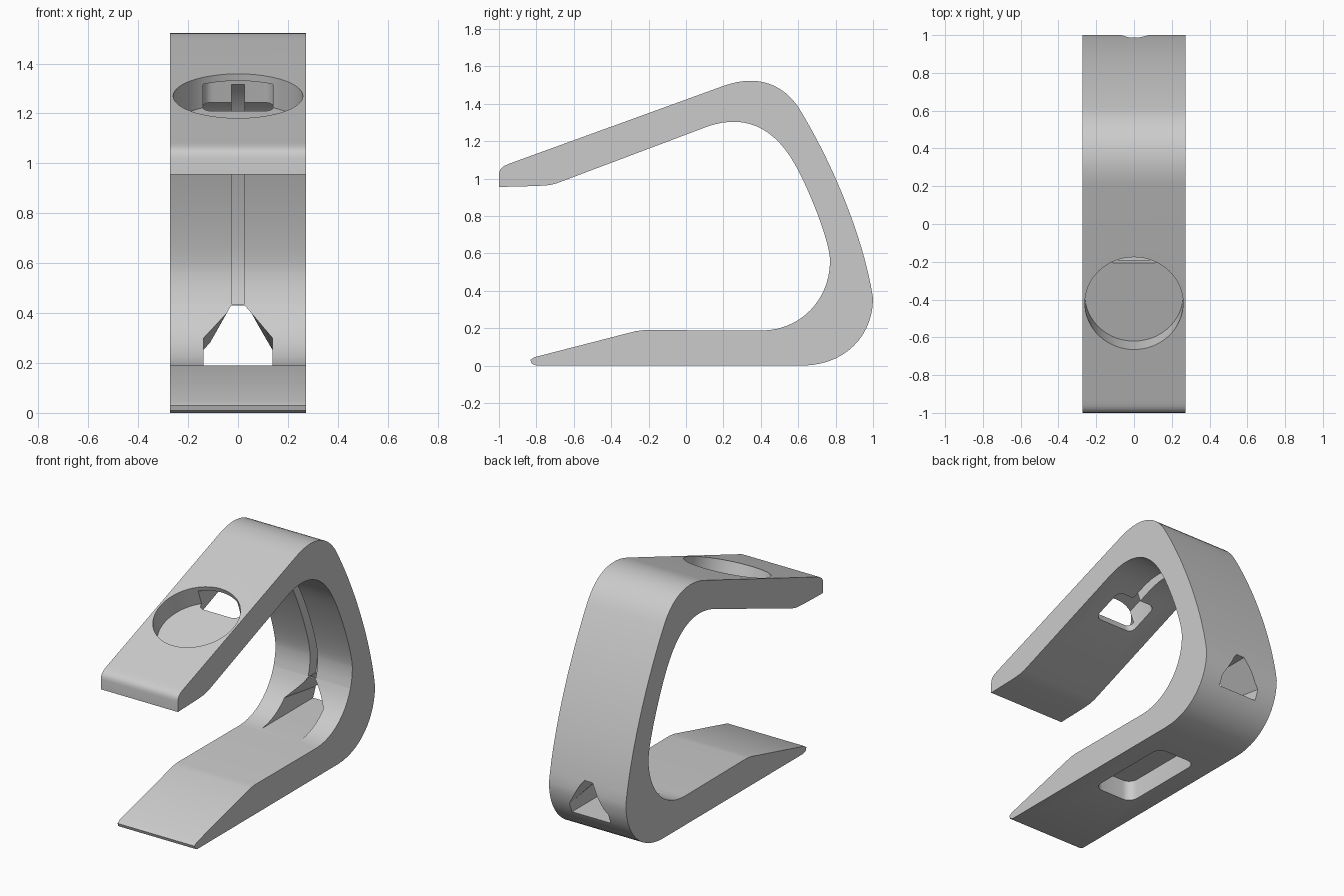
import bpy, bmesh, math
from mathutils import Matrix, Vector

if "Cube" in bpy.data.objects:
    bpy.data.objects.remove(bpy.data.objects["Cube"])

HALF_W = 0.273


def bezier(p0, p1, p2, p3, n=14):
    """Points on a cubic curve, without the last one."""
    p = [Vector(q) for q in (p0, p1, p2, p3)]
    out = []
    for i in range(n):
        t = i / n
        u = 1 - t
        out.append(u**3 * p[0] + 3*u*u*t * p[1] + 3*u*t*t * p[2] + t**3 * p[3])
    return out


def loft(name, rings, matrix=Matrix()):
    """Closed solid through equal-length rings of 3D points."""
    bm = bmesh.new()
    vs = [[bm.verts.new(p) for p in r] for r in rings]
    n = len(rings[0])
    bm.faces.new(vs[0])
    bm.faces.new(vs[-1][::-1])
    for a, b in zip(vs, vs[1:]):
        for i in range(n):
            j = (i + 1) % n
            bm.faces.new((a[i], b[i], b[j], a[j]))
    bmesh.ops.recalc_face_normals(bm, faces=bm.faces)
    me = bpy.data.meshes.new(name)
    bm.to_mesh(me)
    bm.free()
    ob = bpy.data.objects.new(name, me)
    ob.matrix_world = matrix
    bpy.context.collection.objects.link(ob)
    return ob


def side_prism(name, yz, hw):
    return loft(name, [[(x, p[0], p[1]) for p in yz] for x in (-hw, hw)])


def upright_prism(name, xy, z0, z1, matrix=Matrix()):
    return loft(name, [[(p[0], p[1], z) for p in xy] for z in (z0, z1)], matrix)


def rounded_rect(hw, y0, y1, r, n=6):
    pts = []
    corners = [(hw-r, y1-r), (-hw+r, y1-r), (-hw+r, y0+r), (hw-r, y0+r)]
    for k, (cx, cy) in enumerate(corners):
        for i in range(n + 1):
            a = math.pi / 2 * (k + i / n)
            pts.append((cx + r*math.cos(a), cy + r*math.sin(a)))
    return pts


# Side profile of the stand: outer edge, lower arm, inner edge, upper arm
outer = (bezier((-1, 1.02), (-1, 1.06), (-0.97, 1.07), (-0.93, 1.085), 6)
         + [Vector((-0.93, 1.085))]
         + bezier((0.2, 1.495), (0.38, 1.56), (0.53, 1.51), (0.62, 1.35))
         + bezier((0.62, 1.35), (0.8, 1.05), (0.955, 0.66), (1, 0.36))
         + bezier((1, 0.36), (1, 0.16), (0.85, 0), (0.62, 0)))
toe = [(0.62, 0), (-0.8, 0), (-0.825, 0.01), (-0.832, 0.03), (-0.81, 0.045),
       (-0.27, 0.184), (-0.22, 0.19)]
inner = (bezier((0.4, 0.187), (0.62, 0.187), (0.77, 0.36), (0.77, 0.56))
         + bezier((0.77, 0.56), (0.77, 0.66), (0.66, 0.94), (0.58, 1.08))
         + bezier((0.58, 1.08), (0.46, 1.29), (0.3, 1.34), (0.12, 1.28))
         + [Vector((0.12, 1.28))])
tip = [(-0.69, 0.975), (-0.73, 0.965), (-0.8, 0.96), (-1, 0.955)]
stand = side_prism("stand_body", outer + toe + inner + tip, HALF_W)

# Round charger recess and cable slot, square to the sloped upper arm
arm = Matrix.Translation((0, -0.42, 1.27)) @ Matrix.Rotation(math.radians(20), 4, 'X')
circle = [(0.26*math.cos(2*math.pi*i/64), 0.26*math.sin(2*math.pi*i/64)) for i in range(64)]
cutters = [
    upright_prism("charger_recess_cutter", circle, -0.13, 0.15, arm),
    upright_prism("cable_slot_cutter", rounded_rect(0.14, 0.18, 0.41, 0.04), -0.3, -0.03, arm),
    # Blind pocket under the lower arm
    upright_prism("base_pocket_cutter", rounded_rect(0.14, -0.2, 0.4, 0.06), -0.1, 0.13),
]

# Cable groove following the inner edge
path = [p for p in inner if p.y > 0.4] + [Vector((-0.02, 1.228))]
near, deep = [], []
for i, p in enumerate(path):
    t = (path[min(i+1, len(path)-1)] - path[max(i-1, 0)]).normalized()
    nrm = Vector((t.y, -t.x))
    near.append(p - 0.03 * nrm)
    deep.append(p + 0.075 * nrm)
cutters.append(side_prism("cable_groove_cutter", near + deep[::-1], 0.027))

# House-shaped cable port through the foot of the spine
rings = []
for y, shoulder in ((0.3, 0.3), (0.67, 0.3), (1.1, 0.235)):
    half = [(0.138, 0.189), (0.138, shoulder), (0.028, 0.43)]
    rings.append([(x, y, z) for x, z in half] + [(-x, y, z) for x, z in half[::-1]])
cutters.append(loft("cable_port_cutter", rings))

# Cut everything out and discard the cutters
bpy.context.view_layer.objects.active = stand
stand.select_set(True)
for c in cutters:
    c.hide_render = True
    m = stand.modifiers.new(c.name, 'BOOLEAN')
    m.operation = 'DIFFERENCE'
    m.solver = 'EXACT'
    m.object = c
    bpy.ops.object.modifier_apply(modifier=m.name)
    bpy.data.objects.remove(c)
bpy.ops.object.shade_smooth_by_angle(angle=math.radians(25))
